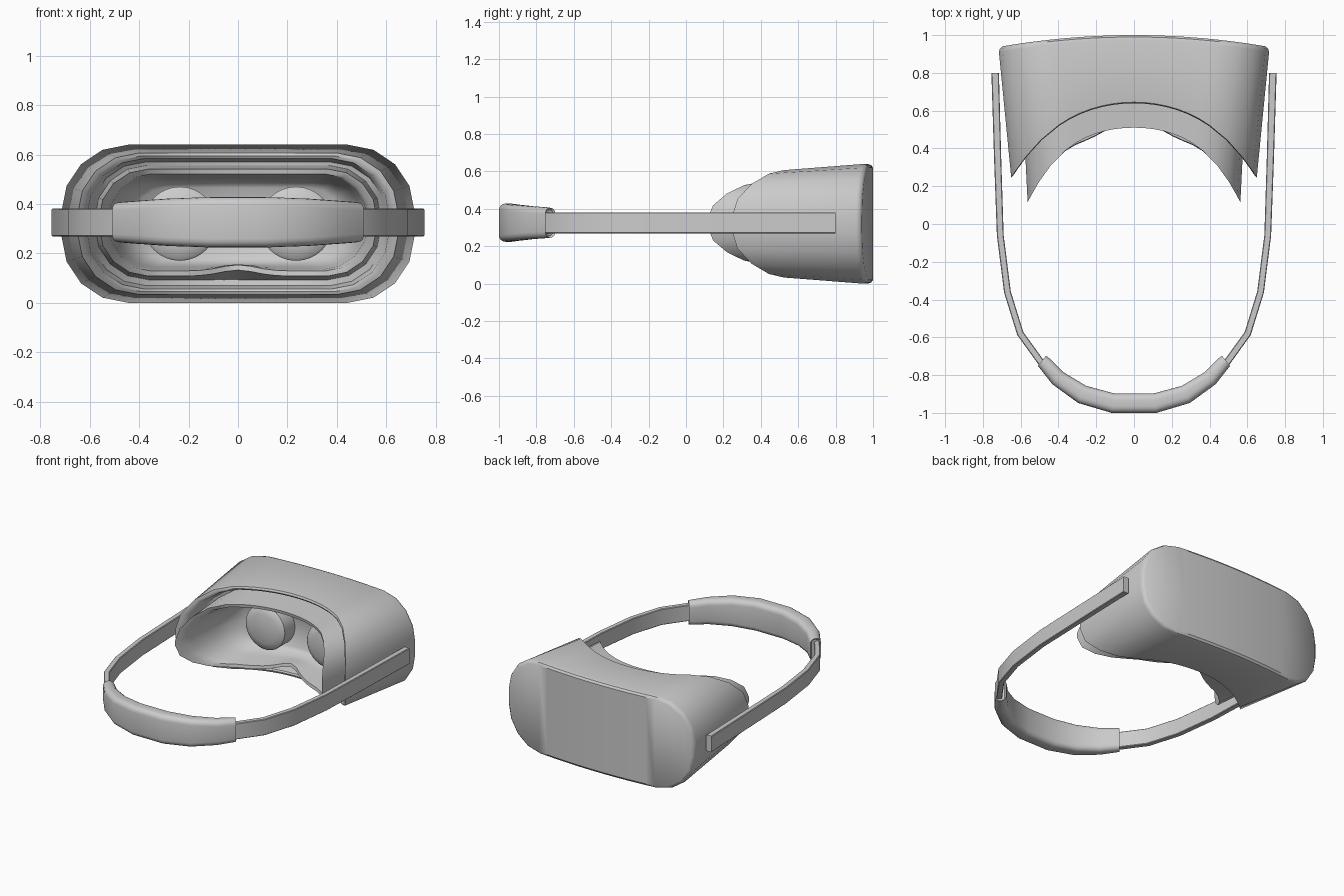
import bpy, bmesh, math
from mathutils import Vector

if "Cube" in bpy.data.objects:
    bpy.data.objects.remove(bpy.data.objects["Cube"])


def ring(hx, hz, r, yfun, zc=0.32, seg=4, flat=14, nose=0.0):
    """Rounded-rectangle loop in x/z whose y follows yfun(x)."""
    up = [(hx - r + r * math.cos(a), hz - r + r * math.sin(a))
          for a in (math.pi / 2 * i / seg for i in range(seg + 1))]
    span = hx - r
    up += [(span - 2 * span * i / flat, hz) for i in range(1, flat)]
    up += [(-x, z) for x, z in reversed(up[:seg + 1])]
    pts = [Vector((x, yfun(x), zc + z)) for x, z in up]
    for x, z in reversed(up):
        bump = nose * math.exp(-(x / 0.10) ** 2)
        brow = nose * 0.25 * math.exp(-((abs(x) - 0.24) / 0.09) ** 2)
        pts.append(Vector((x, yfun(x) + bump - brow, zc - z + 0.35 * bump)))
    return pts


def loft(name, rings, cap_start=False, cap_end=False, inset=0.0, angle=35):
    bm = bmesh.new()
    loops = [[bm.verts.new(p) for p in r] for r in rings]
    n = len(loops[0])
    for a, b in zip(loops, loops[1:]):
        for i in range(n):
            j = (i + 1) % n
            bm.faces.new((a[i], a[j], b[j], b[i]))
    caps = []
    for loop, on in ((loops[0], cap_start), (loops[-1], cap_end)):
        if on and inset:
            caps.append(bm.faces.new(loop))
        elif on:
            for i in range(n // 2 - 1):
                bm.faces.new((loop[i], loop[i + 1], loop[n - 2 - i], loop[n - 1 - i]))
    bmesh.ops.recalc_face_normals(bm, faces=bm.faces)
    if caps:
        bmesh.ops.inset_individual(bm, faces=caps, thickness=inset, depth=-inset)
    mesh = bpy.data.meshes.new(name)
    bm.to_mesh(mesh)
    bm.free()
    ob = bpy.data.objects.new(name, mesh)
    bpy.context.collection.objects.link(ob)
    smooth(ob, angle)
    return ob


def smooth(ob, angle):
    bpy.ops.object.select_all(action='DESELECT')
    bpy.context.view_layer.objects.active = ob
    ob.select_set(True)
    bpy.ops.object.shade_smooth_by_angle(angle=math.radians(angle))


def sweep(path, r, seg, zc):
    """Sections along a horizontal path of (x, y, half thickness, half height)."""
    out = []
    for i, (x, y, t, h) in enumerate(path):
        a, b = path[max(i - 1, 0)], path[min(i + 1, len(path) - 1)]
        d = Vector((b[0] - a[0], b[1] - a[1], 0)).normalized()
        side = Vector((d.y, -d.x, 0))
        sec = ring(t, h, min(r, t * 0.9), lambda v: 0, 0, seg, 1)
        out.append([Vector((x, y, zc + p.z)) + side * p.x for p in sec])
    return out


# Main housing: curved front plate, tapered shell, rear rim and inner shelf
def front(x):
    return 1.0 - 0.06 * (x / 0.7) ** 2


def rear(x):
    return 0.645 - 0.65 * x ** 2 - 0.7 * x ** 4


loft("housing", [
    ring(0.697, 0.300, 0.255, front),
    ring(0.710, 0.314, 0.266, lambda x: front(x) - 0.010),
    ring(0.715, 0.320, 0.270, lambda x: front(x) - 0.028),
    ring(0.650, 0.287, 0.250, rear),
    ring(0.635, 0.274, 0.240, lambda x: rear(x) - 0.006),
    ring(0.612, 0.264, 0.232, rear),
    ring(0.600, 0.250, 0.225, lambda x: rear(x) + 0.10),
    ring(0.520, 0.190, 0.180, lambda x: rear(x) + 0.11),
], cap_start=True)


# Face gasket: outer wall, lip with nose notch, and bowl behind the lenses
def lip(x):
    return 0.51 - 0.684 * x ** 2 - 1.78 * x ** 4


loft("face_gasket", [
    ring(0.580, 0.232, 0.215, lambda x: rear(x) + 0.105, 0.325),
    ring(0.563, 0.217, 0.200, lip, 0.325, nose=0.07),
    ring(0.540, 0.196, 0.185, lambda x: lip(x) + 0.004, 0.325, nose=0.07),
    ring(0.525, 0.190, 0.180, lambda x: lip(x) + 0.05, 0.325, nose=0.06),
    ring(0.505, 0.180, 0.170, lambda x: 0.64 - 0.75 * x ** 2, 0.325, nose=0.02),
    ring(0.470, 0.165, 0.155, lambda x: 0.73 - 0.6 * x ** 2, 0.325),
    ring(0.420, 0.140, 0.130, lambda x: 0.75 - 0.5 * x ** 2, 0.325),
], cap_end=True, angle=45)

# Lenses: short barrels with a gently domed face
for side, label in ((-1, "left"), (1, "right")):
    prof = [(0.150, 0.78), (0.150, 0.635), (0.140, 0.625),
            (0.100, 0.614), (0.050, 0.607), (0.004, 0.605)]
    disc = [[Vector((side * 0.235 + r * math.cos(2 * math.pi * i / 32), y,
                     0.32 + r * math.sin(2 * math.pi * i / 32))) for i in range(32)]
            for r, y in prof]
    loft(label + "_lens", disc, cap_end=True)

# Side straps: one ribbon mirrored across
strap = loft("side_strap", sweep([
    (0.735, 0.800, 0.020, 0.056), (0.722, 0.35, 0.019, 0.056),
    (0.708, -0.06, 0.018, 0.056), (0.670, -0.36, 0.018, 0.056),
    (0.602, -0.58, 0.018, 0.056), (0.490, -0.735, 0.018, 0.056),
    (0.440, -0.780, 0.018, 0.056)], 0.004, 1, 0.325), True, True)
strap.modifiers.new("mirror", 'MIRROR')

# Rear head pad: thick cushion, tallest at the middle, recessed ends
half = [(0.488, -0.725, 0.035, 0.079), (0.472, -0.738, 0.037, 0.082),
        (0.405, -0.815, 0.043, 0.087), (0.275, -0.902, 0.050, 0.096),
        (0.110, -0.949, 0.052, 0.102)]
path = half + [(-x, y, t, h) for x, y, t, h in reversed(half)]
loft("head_pad", sweep(path, 0.035, 4, 0.326), True, True, inset=0.010, angle=40)
